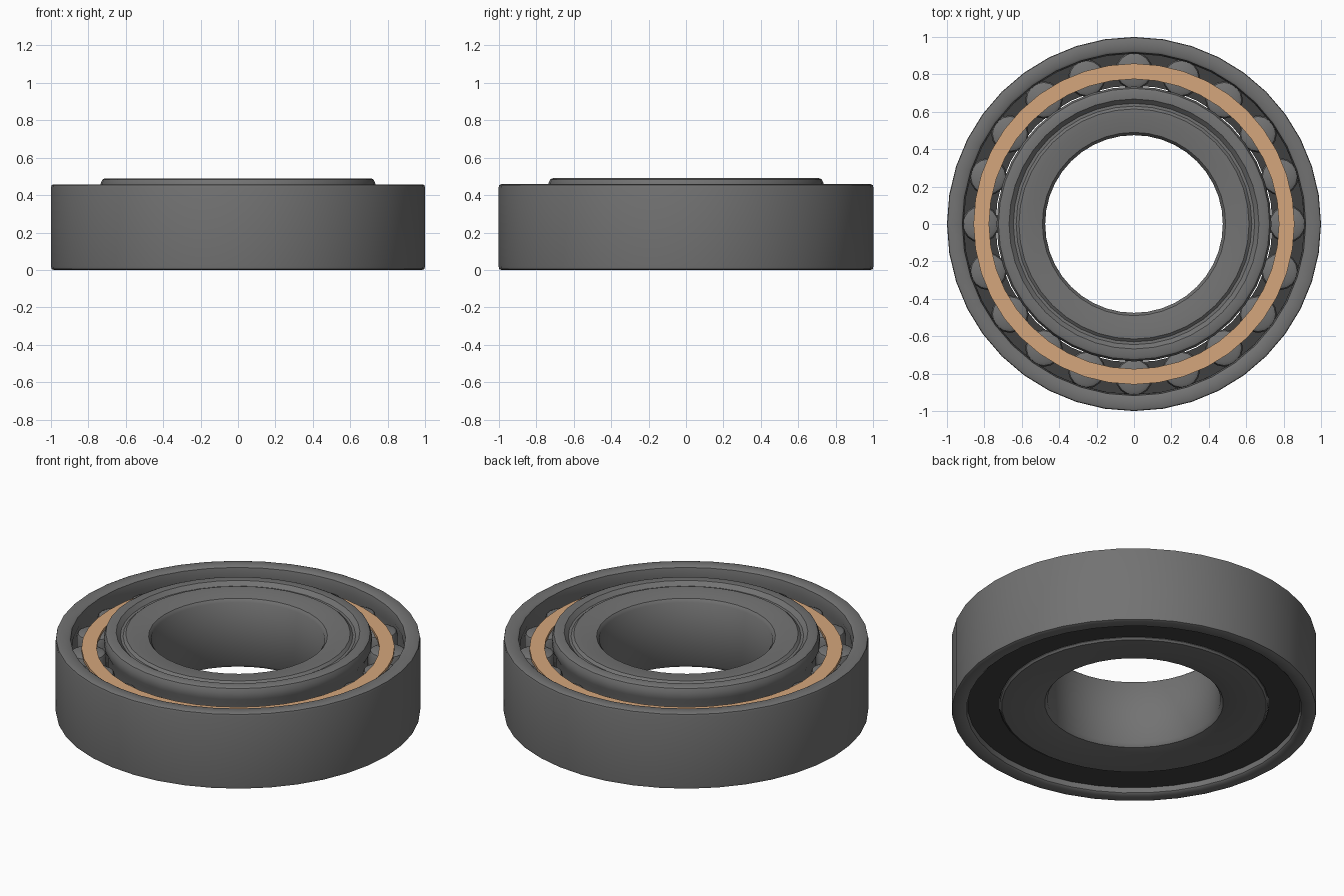
import bpy, bmesh, math

if "Cube" in bpy.data.objects:
    bpy.data.objects.remove(bpy.data.objects["Cube"])


def material(name, rgb):
    m = bpy.data.materials.new(name)
    m.diffuse_color = (*rgb, 1)
    m.use_nodes = True
    m.node_tree.nodes["Principled BSDF"].inputs["Base Color"].default_value = m.diffuse_color
    return m


steel = material("grey steel", (0.17, 0.17, 0.17))
brass = material("tan brass", (0.66, 0.38, 0.2))
rubber = material("dark seal", (0.05, 0.05, 0.05))


def lathe(name, profile, mat, sides=40, centre=(0, 0, 0), closed=True):
    """Revolve an (r, z) profile round a vertical axis; r = 0 makes a pole."""
    bm = bmesh.new()
    rings = []
    for i in range(sides):
        a = 2 * math.pi * i / sides
        rings.append([bm.verts.new((r * math.cos(a), r * math.sin(a), z)) for r, z in profile])
    n = len(profile)
    for i in range(sides):
        p, q = rings[i], rings[(i + 1) % sides]
        for j in range(n if closed else n - 1):
            k = (j + 1) % n
            bm.faces.new((p[j], q[j], q[k], p[k]))
    bmesh.ops.remove_doubles(bm, verts=bm.verts, dist=1e-5)
    bmesh.ops.recalc_face_normals(bm, faces=bm.faces)
    mesh = bpy.data.meshes.new(name)
    bm.to_mesh(mesh)
    bm.free()
    mesh.shade_smooth()
    mesh.set_sharp_from_angle(angle=math.radians(40))
    mesh.materials.append(mat)
    ob = bpy.data.objects.new(name, mesh)
    ob.location = centre
    bpy.context.collection.objects.link(ob)
    return ob


# Outer ring with rounded rims and a shallow race inside
lathe("outer_ring", [
    (0.985, 0), (0.997, 0.005), (1.0, 0.02), (1.0, 0.44), (0.997, 0.453), (0.985, 0.458),
    (0.93, 0.458), (0.918, 0.45), (0.91, 0.40), (0.92, 0.36), (0.92, 0.10),
    (0.91, 0.06), (0.918, 0.01), (0.93, 0)], steel)

# Inner ring: raised lip, shallow groove and bevelled bore
lathe("inner_ring", [
    (0.475, 0.07), (0.475, 0.445), (0.49, 0.463), (0.58, 0.478), (0.615, 0.478),
    (0.63, 0.465), (0.645, 0.465), (0.668, 0.488), (0.71, 0.49), (0.725, 0.483),
    (0.735, 0.46), (0.735, 0.42), (0.72, 0.39), (0.72, 0.09), (0.735, 0.06),
    (0.735, 0.04), (0.725, 0.03), (0.58, 0.03), (0.49, 0.05)], steel)

# Cage: flat tan band above the rollers
lathe("cage", [(0.775, 0.375), (0.858, 0.375), (0.858, 0.395), (0.775, 0.395)], brass)

# Seal closing the underside
lathe("bottom_seal", [(0.74, 0.04), (0.915, 0.04), (0.915, 0.055), (0.74, 0.055)], rubber)

# Rollers standing between the rings
COUNT, PITCH = 20, 0.82
roller = lathe("roller_1", [
    (0, 0.06), (0.08, 0.06), (0.1, 0.085), (0.1, 0.35), (0.093, 0.37), (0.075, 0.38), (0, 0.38)],
    steel, sides=16, closed=False)
for i in range(COUNT):
    a = 2 * math.pi * i / COUNT
    ob = roller
    if i:
        ob = bpy.data.objects.new(f"roller_{i + 1}", roller.data)
        bpy.context.collection.objects.link(ob)
    ob.location = (PITCH * math.cos(a), PITCH * math.sin(a), 0)
